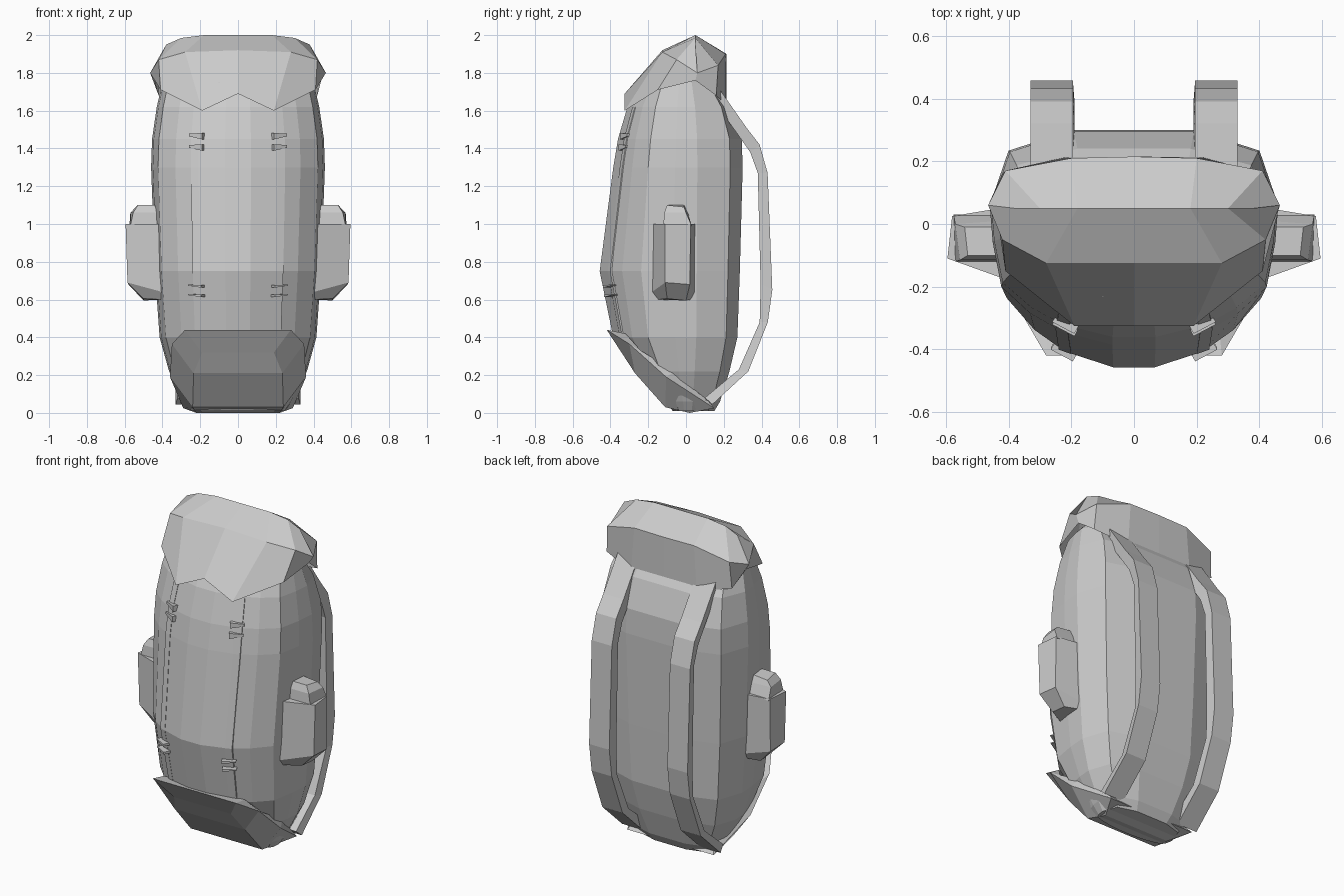
import bpy, bmesh
from math import radians, cos, sin


def finish(name, bm):
    bmesh.ops.remove_doubles(bm, verts=bm.verts, dist=1e-4)
    bmesh.ops.recalc_face_normals(bm, faces=bm.faces)
    me = bpy.data.meshes.new(name)
    bm.to_mesh(me)
    bm.free()
    ob = bpy.data.objects.new(name, me)
    bpy.context.collection.objects.link(ob)
    return ob


def skin(bm, rings):
    """Join consecutive closed rings with quads."""
    vs = [[bm.verts.new(p) for p in r] for r in rings]
    n = len(vs[0])
    for a, b in zip(vs, vs[1:]):
        for i in range(n):
            j = (i + 1) % n
            bm.faces.new((a[i], a[j], b[j], b[i]))
    return vs


def symmetric_loft(name, halves, cap_first=True, cap_last=True):
    """Loft half outlines (front to back, +x side) mirrored over x = 0."""
    bm = bmesh.new()
    rings = [h + [(-x, y, z) for x, y, z in reversed(h)] for h in halves]
    vs = skin(bm, rings)
    k = len(halves[0])
    for ring, wanted in ((vs[0], cap_first), (vs[-1], cap_last)):
        if wanted:
            for i in range(k - 1):
                bm.faces.new((ring[i], ring[i + 1], ring[-2 - i], ring[-1 - i]))
    return finish(name, bm)


def side_pair(name, rings):
    """Capped loft built on the right and mirrored to the left."""
    for label, s in (("right", 1), ("left", -1)):
        bm = bmesh.new()
        vs = skin(bm, [[(s * x, y, z) for x, y, z in r] for r in rings])
        bm.faces.new(vs[0])
        bm.faces.new(vs[-1])
        finish(f"{name}_{label}", bm)


# Main bag: rows of (z, half width, front depth, back depth)
ROWS = [(0.01, .25, .07, .15), (.06, .285, .11, .18), (.22, .365, .26, .23),
        (.40, .415, .385, .272), (.75, .44, .457, .285), (1.3, .46, .385, .30),
        (1.45, .455, .36, .295), (1.62, .43, .31, .24), (1.75, .40, .24, .15),
        (1.88, .28, .03, .08)]
OUTLINE = [(.15, -1), (.5, -.89), (.72, -.74), (.92, -.52), (.98, -.15),
           (1, .2), (.87, .78), (.42, 1)]
symmetric_loft("bag_body", [[(u * w, v * (f if v < 0 else b), z) for u, v in OUTLINE]
                            for z, w, f, b in ROWS])

# Top flap with its two-pointed front edge, closing in a ridge
symmetric_loft("top_flap", [
    [(0, -.325, 1.69), (.19, -.325, 1.6), (.41, -.15, 1.71), (.44, .05, 1.76),
     (.42, .16, 1.68), (.22, .213, 1.63), (0, .213, 1.66)],
    [(0, -.125, 1.92), (.28, -.125, 1.91), (.42, -.05, 1.87), (.465, .06, 1.80),
     (.41, .17, 1.84), (.2, .21, 1.9), (0, .215, 1.9)],
    [(0, .05, 2), (.18, .05, 2), (.30, .05, 1.985), (.38, .05, 1.95),
     (.30, .05, 1.985), (.18, .05, 2), (0, .05, 2)]], cap_first=False, cap_last=False)

# Bottom cover wrapped around the lower front
symmetric_loft("bottom_cover", [
    [(.27, -.32, .42), (.33, -.24, .33), (.34, -.06, .22), (.27, .12, .06)],
    [(.28, -.42, .44), (.35, -.30, .365), (.36, -.105, .19), (.29, .15, .025)],
    [(.19, -.34, .32), (.235, -.27, .21), (.24, -.11, .03), (.22, .02, 0)]],
    cap_first=False)

# Shoulder straps: (outer y, outer z, inner y, inner z)
PATH = [(.18, 1.71, .14, 1.66), (.32, 1.51, .27, 1.48), (.39, 1.42, .34, 1.38),
        (.432, 1.27, .38, 1.27), (.457, .65, .395, .68), (.433, .48, .39, .48),
        (.33, .22, .28, .23), (.14, .045, .10, .08)]
side_pair("shoulder_strap", [[(.195, yo, zo), (.33, yo, zo), (.32, yi, zi), (.19, yi, zi)]
                             for yo, zo, yi, zi in PATH])

# Side pouches with tapered bottoms, and the bottle cap above each
side_pair("side_pouch", [
    [(.40, -.15, .60), (.50, -.10, .605), (.50, 0, .595), (.40, .03, .60)],
    [(.40, -.18, .64), (.585, -.11, .69), (.58, .02, .68), (.40, .05, .63)],
    [(.40, -.18, 1.0), (.595, -.11, 1.0), (.58, .025, 1.0), (.40, .055, 1.0)]])
side_pair("bottle_cap", [
    [(.43, -.12, .99), (.57, -.12, .99), (.575, .03, .99), (.43, .03, .99)],
    [(.43, -.115, 1.06), (.555, -.115, 1.06), (.57, 0, 1.06), (.43, .01, 1.06)],
    [(.44, -.10, 1.10), (.53, -.10, 1.10), (.54, -.01, 1.09), (.44, -.01, 1.10)]])

# Thin webbing lying almost flush on the front
side_pair("front_webbing", [
    [(.5 * w - .02, -.89 * f - .008, z), (.5 * w + .02, -.89 * f + .006, z),
     (.5 * w + .02, -.89 * f + .03, z), (.5 * w - .02, -.89 * f + .02, z)]
    for z, w, f, b in ROWS[3:8]])

# Small wedge buckles, two above and two below on each webbing
ANGLE = radians(28)
for n, (x, y, z, tall) in enumerate([(.215, -.312, 1.465, .017), (.215, -.32, 1.405, .017),
                                     (.22, -.40, .67, .007), (.22, -.395, .62, .007)]):
    rings = []
    for along, h, drop in ((-.04, tall, 0), (.04, tall * .4, .006)):
        rings.append([(x + along * cos(ANGLE) - d * sin(ANGLE),
                       y + along * sin(ANGLE) + d * cos(ANGLE), z + dz + drop)
                      for d, dz in ((-.022, -h), (-.022, h), (.025, h), (.025, -h))])
    side_pair(f"buckle_{n + 1}", rings)
